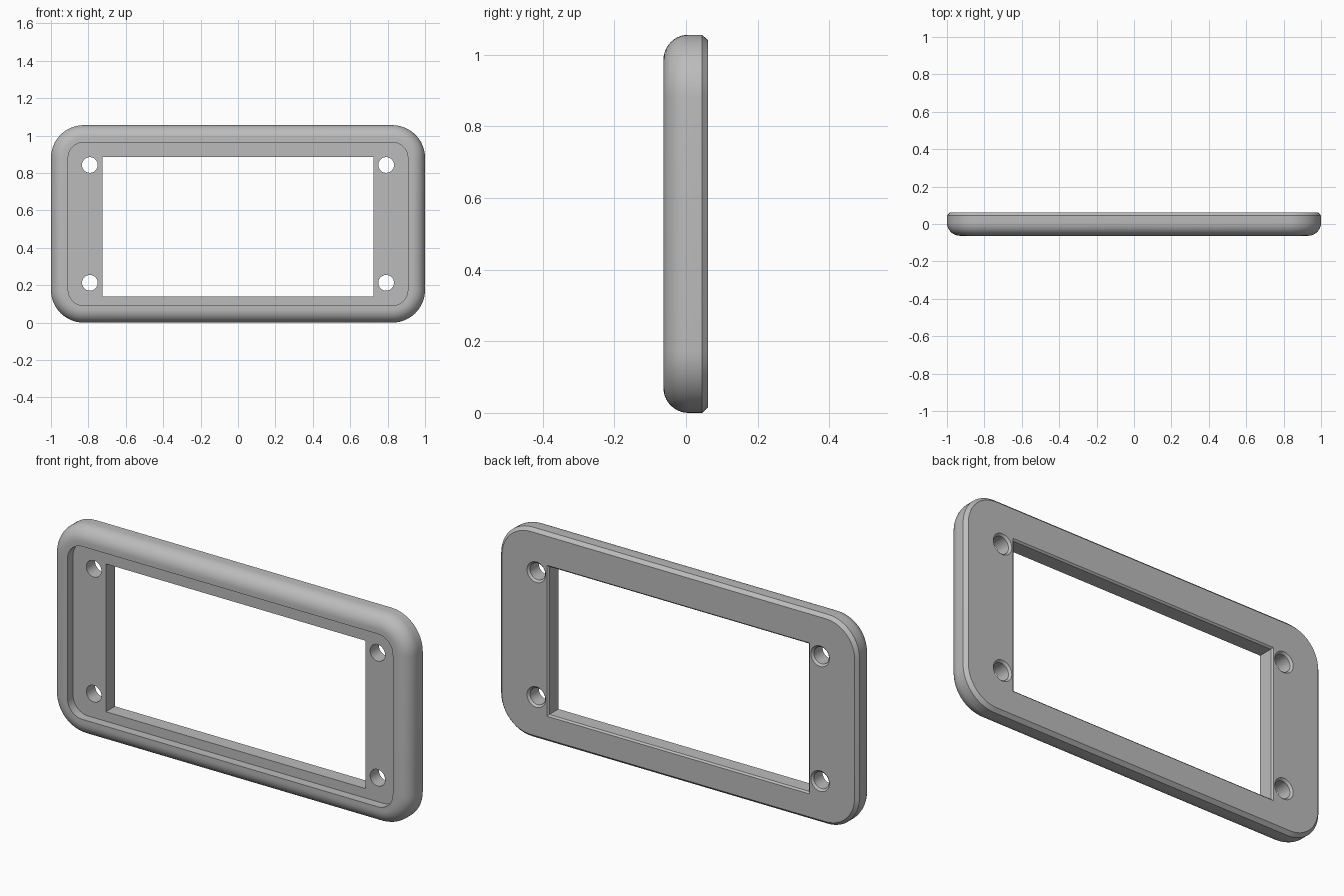
import bpy
import bmesh
from math import sin, cos, pi

if "Cube" in bpy.data.objects:
    bpy.data.objects.remove(bpy.data.objects["Cube"], do_unlink=True)

grey = bpy.data.materials.new("plain grey")
grey.use_nodes = True
grey.diffuse_color = (0.5, 0.5, 0.5, 1)
grey.node_tree.nodes["Principled BSDF"].inputs["Base Color"].default_value = (0.5, 0.5, 0.5, 1)

FRONT, BACK, MID_Z = -0.063, 0.062, 0.528


def loft(name, centre, half, radius, profile, steps=12):
    """Solid through rounded rectangles; profile lists (inset, y) pairs."""
    bm = bmesh.new()
    rings = []
    for inset, y in profile:
        r = max(radius - inset, 0)
        w, h = half[0] - inset - r, half[1] - inset - r
        ring = []
        for corner, (sx, sz) in enumerate([(1, 1), (-1, 1), (-1, -1), (1, -1)]):
            for i in range(steps + 1):
                a = (corner + i / steps) * pi / 2
                ring.append(bm.verts.new((centre[0] + sx * w + r * cos(a), y,
                                          centre[1] + sz * h + r * sin(a))))
        rings.append(ring)
    for a, b in zip(rings, rings[1:]):
        for i in range(len(a)):
            j = (i + 1) % len(a)
            bm.faces.new((a[i], a[j], b[j], b[i]))
    bm.faces.new(rings[0])
    bm.faces.new(rings[-1])
    bmesh.ops.remove_doubles(bm, verts=bm.verts, dist=1e-5)
    bmesh.ops.recalc_face_normals(bm, faces=bm.faces)
    mesh = bpy.data.meshes.new(name)
    bm.to_mesh(mesh)
    bm.free()
    mesh.materials.append(grey)
    obj = bpy.data.objects.new(name, mesh)
    bpy.context.collection.objects.link(obj)
    return obj


# Frame body: back chamfer, side, rounded front lip, recessed floor
fillet, lip, floor = 0.07, 0.092, -0.018
profile = [(0.016, BACK), (0, BACK - 0.017)]
for i in range(11):
    a = i / 10 * pi / 2
    profile.append((fillet * (1 - cos(a)), FRONT + fillet * (1 - sin(a))))
profile += [(lip, FRONT), (lip, floor)]
frame = loft("bezel_frame", (0, MID_Z), (1, MID_Z), 0.175, profile)


def through_cut(bevel):
    """Straight cut that flares at the back edge."""
    return [(0, -0.2), (0, BACK - bevel), (-bevel, BACK), (-bevel, 0.2)]


# Window and four screw holes
cutters = [loft("window_cutter", (0, 0.513), (0.725, 0.373), 0,
                [(0, -0.2), (0, BACK - 0.008), (-0.008, BACK), (-0.008, 0.2)], 1)]
# Square corners stay square when the window flares
for v in cutters[0].data.vertices:
    if v.co.y > BACK - 0.001:
        v.co.x = 0.733 if v.co.x > 0 else -0.733
        v.co.z = 0.513 + (0.381 if v.co.z > 0.513 else -0.381)
bm = bmesh.new()
bm.from_mesh(cutters[0].data)
bmesh.ops.remove_doubles(bm, verts=bm.verts, dist=1e-4)
bmesh.ops.recalc_face_normals(bm, faces=bm.faces)
bm.to_mesh(cutters[0].data)
bm.free()
for sx in (-1, 1):
    for sz in (-1, 1):
        cutters.append(loft("hole_cutter", (sx * 0.792, MID_Z + sz * 0.315),
                            (0.042, 0.042), 0.042, through_cut(0.01), 8))

bpy.ops.object.select_all(action="DESELECT")
bpy.context.view_layer.objects.active = frame
frame.select_set(True)
for cutter in cutters:
    cutter.hide_render = True
    mod = frame.modifiers.new("cut", "BOOLEAN")
    mod.operation = "DIFFERENCE"
    mod.solver = "EXACT"
    mod.object = cutter
    bpy.ops.object.modifier_apply(modifier=mod.name)
    bpy.data.objects.remove(cutter, do_unlink=True)

bpy.ops.object.shade_smooth_by_angle(angle=pi / 6)
